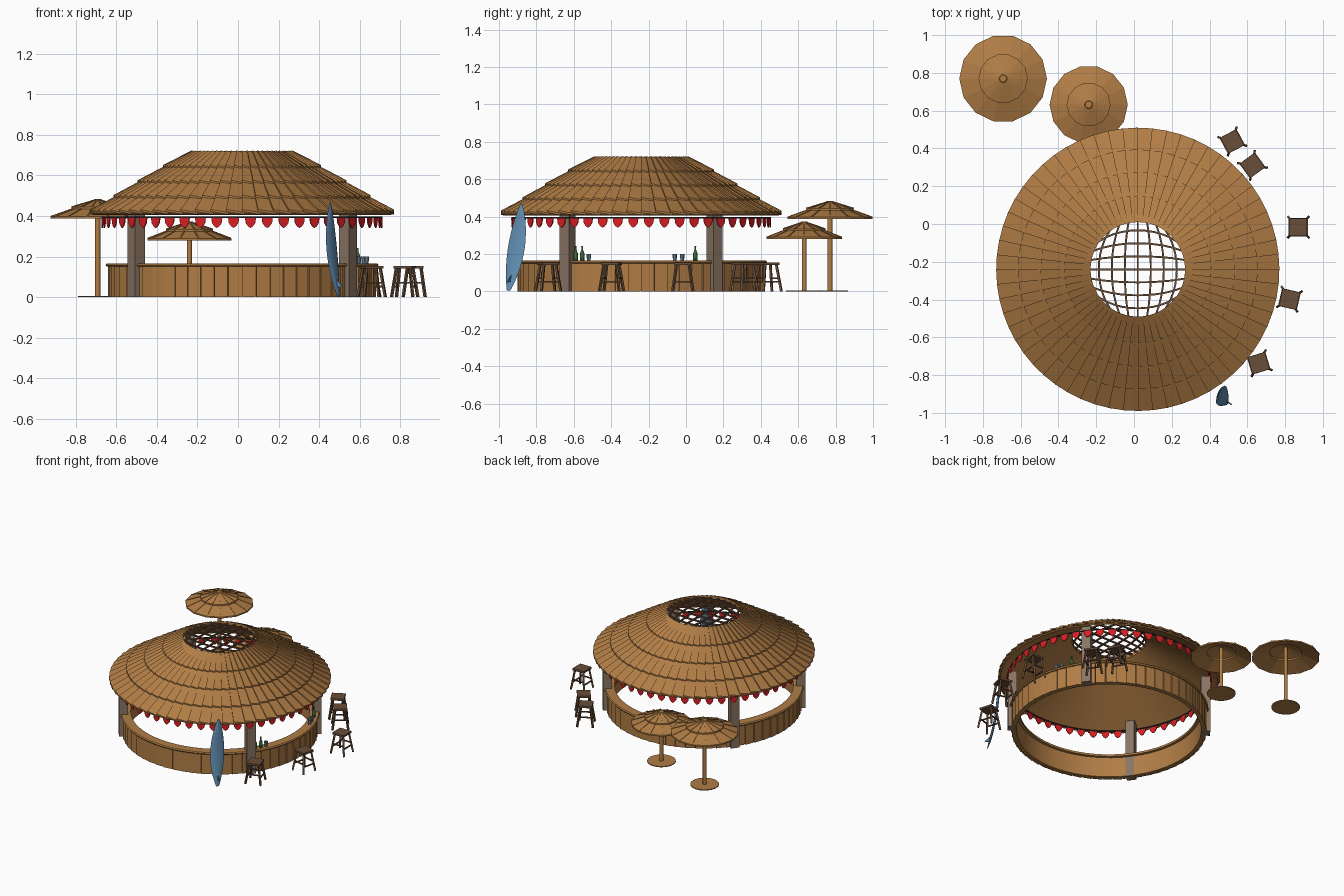
import bpy, bmesh, math
from mathutils import Vector, Matrix

if "Cube" in bpy.data.objects:
    bpy.data.objects.remove(bpy.data.objects["Cube"])

CX, CY = 0.02, -0.24          # centre of the round bar
TAU = 2 * math.pi


def mat(name, r, g, b):
    m = bpy.data.materials.new(name)
    m.diffuse_color = (r, g, b, 1)
    m.use_nodes = True
    m.node_tree.nodes["Principled BSDF"].inputs["Base Color"].default_value = m.diffuse_color
    return m


THATCH = mat("thatch", .44, .205, .06)
POST = mat("weathered wood", .25, .175, .125)
DARK = mat("dark wood", .14, .075, .04)
RED = mat("red cloth", .70, .013, .017)
BLUE = mat("board blue", .12, .27, .45)
GREEN = mat("bottle green", .04, .13, .035)
GLASS = mat("glass blue", .22, .34, .45)
BLACK = mat("black cord", .012, .012, .012)


def finish(bm, name, material, smooth=None, loc=(0, 0, 0), rot=0):
    bmesh.ops.recalc_face_normals(bm, faces=bm.faces)
    me = bpy.data.meshes.new(name)
    bm.to_mesh(me)
    bm.free()
    me.materials.append(material)
    ob = bpy.data.objects.new(name, me)
    bpy.context.collection.objects.link(ob)
    ob.location, ob.rotation_euler.z = loc, rot
    if smooth:
        bpy.ops.object.select_all(action='DESELECT')
        ob.select_set(True)
        bpy.context.view_layer.objects.active = ob
        bpy.ops.object.shade_smooth_by_angle(angle=math.radians(smooth))
    return ob


def polar(r, a, z):
    return Vector((r * math.cos(a), r * math.sin(a), z))


def hexa(bm, low, high):
    """Solid between two matching outlines."""
    a = [bm.verts.new(p) for p in low]
    b = [bm.verts.new(p) for p in high]
    n = len(a)
    bm.faces.new(a[::-1])
    bm.faces.new(b)
    for i in range(n):
        j = (i + 1) % n
        bm.faces.new((a[i], a[j], b[j], b[i]))


def beam(bm, p, q, w, h=None):
    """Box bar from p to q."""
    p, q = Vector(p), Vector(q)
    d = (q - p).normalized()
    s = d.cross(Vector((0, 0, 1)))
    s = s.normalized() if s.length > .01 else Vector((1, 0, 0))
    t = s.cross(d)
    o = [s * x * w / 2 + t * y * (h or w) / 2 for x, y in ((-1, -1), (1, -1), (1, 1), (-1, 1))]
    hexa(bm, [p + k for k in o], [q + k for k in o])


def lathe(name, profile, n, material, loc, closed=False, smooth=35):
    bm = bmesh.new()
    rings = [[bm.verts.new(polar(r, TAU * k / n, z)) for k in range(n)] for r, z in profile]
    pairs = list(zip(rings, rings[1:])) + ([(rings[-1], rings[0])] if closed else [])
    for a, b in pairs:
        for k in range(n):
            j = (k + 1) % n
            bm.faces.new((a[k], a[j], b[j], b[k]))
    if not closed:
        bm.faces.new(rings[0][::-1])
        bm.faces.new(rings[-1])
    return finish(bm, name, material, smooth, loc)


C = (CX, CY, 0)

# Roof: four overlapping tiers of tilted palm slats
tiers = [(.25, .715, .39, .638), (.37, .645, .515, .563), (.495, .570, .635, .489), (.615, .495, .75, .418)]
N = 60
for t, (r0, z0, r1, z1) in enumerate(tiers):
    bm = bmesh.new()
    for k in range(N):
        a, b = TAU * k / N, TAU * (k + 1.15) / N
        top = [polar(r0, a, z0 + .008), polar(r1, a, z1 + .014), polar(r1, b, z1), polar(r0, b, z0)]
        hexa(bm, [p - Vector((0, 0, .010)) for p in top], top)
    finish(bm, f"roof_tier_{t + 1}", THATCH, None, C)
lathe("roof_lining", [(.25, .712), (.745, .412), (.735, .405), (.25, .695)], 60, THATCH, C, True)

# Lattice over the roof opening: square grid bowed out to a disc
bm = bmesh.new()
R = .255
for i in range(-3, 4):
    u = i * .27
    ts = [-1 + j / 5 for j in range(11)]
    pts = [(R * u * math.sqrt(1 - t * t / 2), R * t * math.sqrt(1 - u * u / 2)) for t in ts]
    for (x0, y0), (x1, y1) in zip(pts, pts[1:]):
        beam(bm, (x0, y0, .702), (x1, y1, .702), .010)
        beam(bm, (y0, x0, .708), (y1, x1, .708), .010)
finish(bm, "roof_lattice", DARK, None, C)

# Bunting: cord and pointed flags
lathe("bunting_cord", [(.688, .389), (.694, .389), (.694, .398), (.688, .398)], 52, BLACK, C, True)
bm = bmesh.new()
shape = [(-.027, .390), (-.024, .366), (-.012, .349), (0, .341), (.012, .349), (.024, .366), (.027, .390)]
for k in range(52):
    a = TAU * (k + .5) / 52
    tan = Vector((-math.sin(a), math.cos(a), 0))
    hexa(bm, [polar(.688, a, z) + tan * s for s, z in shape], [polar(.694, a, z) + tan * s for s, z in shape])
finish(bm, "bunting_flags", RED, None, C)

# Posts, turned to face the centre
for sx in (-1, 1):
    for sy in (-1, 1):
        bm = bmesh.new()
        beam(bm, (0, 0, 0), (0, 0, .43), .062)
        finish(bm, "post", POST, None, (CX + sx * .523, CY + sy * .393, 0), math.atan2(sy * .39, sx * .52))

# Counter: wall, outer planks and top
lathe("counter_wall", [(.625, .002), (.650, .002), (.650, .152), (.625, .152)], 60, THATCH, C, True)
bm = bmesh.new()
for k in range(N):
    a, b = TAU * (k + .03) / N, TAU * (k + .97) / N
    foot = [polar(.645, a, 0), polar(.662, a, 0), polar(.657, b, 0), polar(.645, b, 0)]
    hexa(bm, foot, [p + Vector((0, 0, .152)) for p in foot])
finish(bm, "counter_planks", THATCH, None, C)
lathe("counter_top", [(.605, .150), (.668, .150), (.674, .158), (.668, .165), (.605, .165)], 60, THATCH, C, True)

# Bottles and glasses on the counter
for y in (-.59, -.555, .05):
    x = CX + math.sqrt(.64 ** 2 - (y - CY) ** 2)
    lathe("bottle", [(.012, 0), (.012, .040), (.005, .056), (.005, .074), (.006, .077)], 10, GREEN, (x, y, .165))
for y in (-.52, -.06, -.02):
    x = CX + math.sqrt(.64 ** 2 - (y - CY) ** 2)
    lathe("glass", [(.010, 0), (.014, .036), (.012, .036), (.009, .004)], 10, GLASS, (x, y, .165))

# Stools: square seat, four splayed legs, rungs
for x, y, deg in ((.52, .437, 28), (.627, .31, 36), (.87, -.017, 0), (.823, -.398, -13), (.66, -.737, 17)):
    bm = bmesh.new()
    beam(bm, (-.047, 0, .147), (.047, 0, .147), .094, .014)
    corners = [(-1, -1), (1, -1), (1, 1), (-1, 1)]
    for i, (a, b) in enumerate(corners):
        beam(bm, (a * .054, b * .054, 0), (a * .034, b * .034, .142), .012)
        c, d = corners[(i + 1) % 4]
        f = .047 if i % 2 else .044
        z = .052 if i % 2 else .070
        beam(bm, (a * f, b * f, z), (c * f, d * f, z), .008)
    finish(bm, "stool", DARK, None, (x, y, 0), math.radians(deg))

# Surfboard leaning on the eave: lens sections along a rockered path
bm = bmesh.new()
foot, tip = Vector((.49, -.945, .003)), Vector((.45, -.877, .465))
side = Vector((.5, .866, 0))
face = side.cross(tip - foot).normalized()
sec = []
for i in range(13):
    t = i / 12
    w = .052 * max(math.sin(math.pi * (.04 + .94 * t)), .05) ** .75
    c = foot.lerp(tip, t) + face * (.06 * (t - .5) ** 2 - .008)
    h = .008 * min(1, w / .03)
    sec.append([bm.verts.new(c + side * w * math.cos(a) + face * h * math.sin(a))
                for a in [TAU * k / 8 for k in range(8)]])
for a, b in zip(sec, sec[1:]):
    for k in range(8):
        bm.faces.new((a[k], a[(k + 1) % 8], b[(k + 1) % 8], b[k]))
bm.faces.new(sec[0][::-1])
bm.faces.new(sec[-1])
finish(bm, "surfboard", BLUE, 40)
bm = bmesh.new()
root = foot.lerp(tip, .10)
up = (tip - foot).normalized()
fin = [root, root + up * .05, root + face * .035 - up * .005]
hexa(bm, [p - side * .003 for p in fin], [p + side * .003 for p in fin])
finish(bm, "surfboard_fin", BLUE)

# Parasols: two-tier thatch cap with ribs, pole and round base
for x, y, r, eave, top in ((-.693, .77, .232, .388, .484), (-.24, .632, .207, .280, .373)):
    loc, n, h = (x, y, 0), 14, top - eave
    mid = eave + h * .50
    lathe("parasol_lower", [(r * .48, mid + .004), (r, eave + .010), (r, eave), (r * .48, mid - .008)],
          n, THATCH, loc, True, None)
    lathe("parasol_upper", [(.012, top - .016), (r * .56, mid - .002), (r * .56, mid + .008),
                            (.022, top - .006), (.018, top)], n, THATCH, loc, False, None)
    bm = bmesh.new()
    for k in range(n):
        a = TAU * k / n
        beam(bm, polar(.02, a, top - .006), polar(r * .56, a, mid + .009), .007, .005)
        beam(bm, polar(r * .5, a, mid + .003), polar(r * .995, a, eave + .010), .007, .005)
    finish(bm, "parasol_ribs", THATCH, None, loc)
    lathe("parasol_pole", [(.013, .004), (.013, top - .02)], 12, THATCH, loc)
    lathe("parasol_base", [(.097, 0), (.097, .006)], 24, THATCH, loc)
